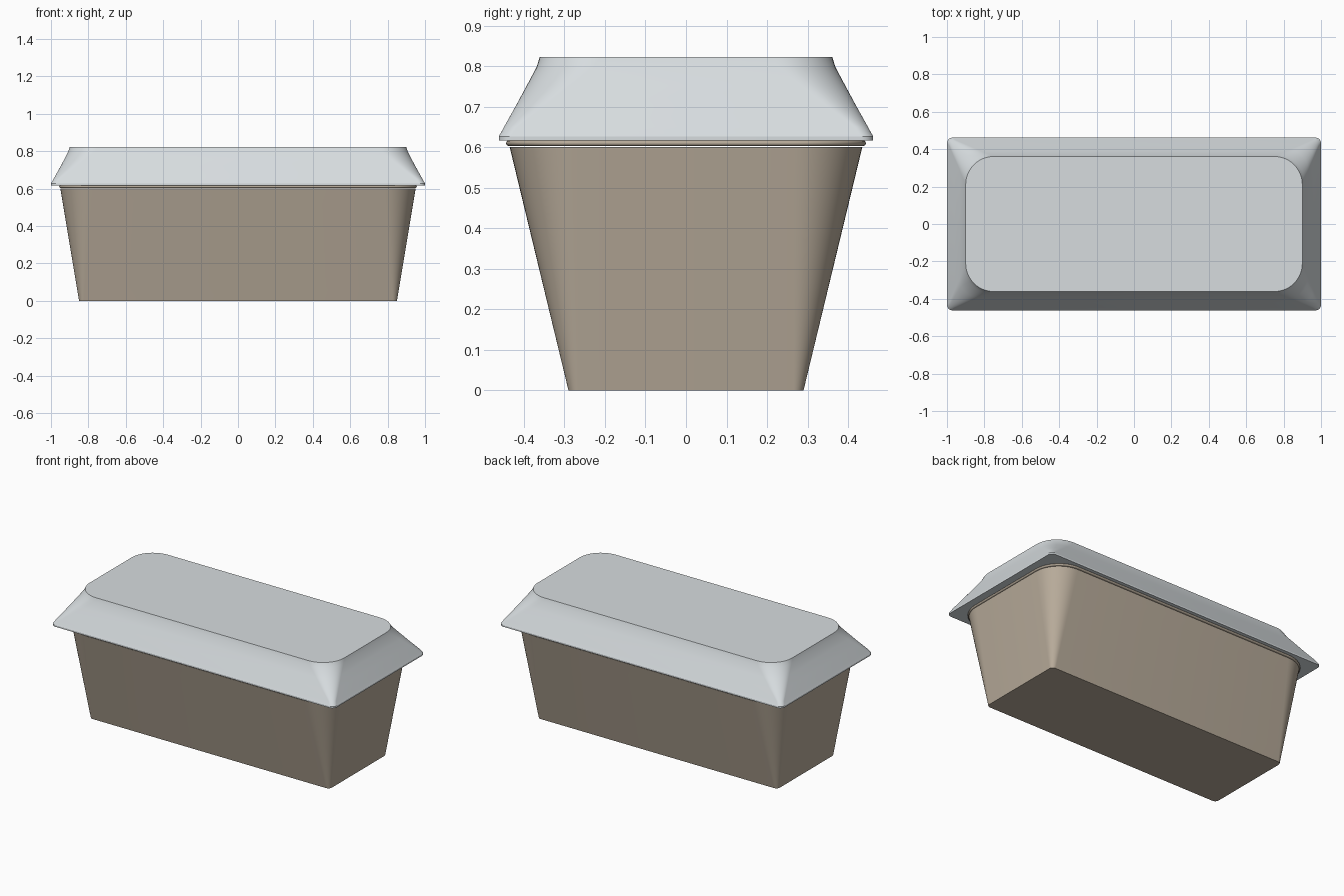
import bpy, bmesh
from math import sin, cos, pi, radians

cube = bpy.data.objects.get("Cube")
if cube:
    bpy.data.objects.remove(cube, do_unlink=True)


def material(name, rgb):
    m = bpy.data.materials.new(name)
    m.use_nodes = True
    m.diffuse_color = (*rgb, 1)
    m.node_tree.nodes["Principled BSDF"].inputs["Base Color"].default_value = (*rgb, 1)
    return m


def rounded_ring(bm, hx, hy, radius, z, steps=12):
    """Rounded rectangle of vertices, running counter-clockwise."""
    ring = []
    for corner, (sx, sy) in enumerate([(1, 1), (-1, 1), (-1, -1), (1, -1)]):
        for i in range(steps + 1):
            a = (corner + i / steps) * pi / 2
            ring.append(bm.verts.new((sx * (hx - radius) + radius * cos(a),
                                      sy * (hy - radius) + radius * sin(a), z)))
    return ring


def loft(name, sections, mat):
    """Closed solid through a stack of rounded rectangles."""
    bm = bmesh.new()
    rings = [rounded_ring(bm, *s) for s in sections]
    for low, high in zip(rings, rings[1:]):
        for i in range(len(low)):
            j = (i + 1) % len(low)
            bm.faces.new((low[i], low[j], high[j], high[i]))
    bm.faces.new(rings[0][::-1])
    bm.faces.new(rings[-1])
    mesh = bpy.data.meshes.new(name)
    bm.to_mesh(mesh)
    bm.free()
    mesh.materials.append(mat)
    obj = bpy.data.objects.new(name, mesh)
    bpy.context.collection.objects.link(obj)
    bpy.ops.object.select_all(action="DESELECT")
    obj.select_set(True)
    bpy.context.view_layer.objects.active = obj
    bpy.ops.object.shade_smooth_by_angle(angle=radians(30))
    return obj


taupe = material("taupe card", (0.48, 0.41, 0.325))
clear_grey = material("pale grey plastic", (0.68, 0.72, 0.74))

# Tapered tray: nearly square foot, corners widening towards the mouth
foot, mouth = (0.85, 0.29, 0.025), (0.95, 0.435, 0.17)
tray = []
for k in range(9):
    t = k / 8
    tray.append([a + (b - a) * t for a, b in zip(foot, mouth)] + [0.6 * t])
loft("tray", tray, taupe)

# Rolled rim around the mouth
rim = []
for k in range(9):
    a = -pi / 2 + pi * k / 8
    out = 0.008 * cos(a)
    rim.append((0.948 + out, 0.436 + out, 0.17 + out, 0.61 + 0.007 * sin(a)))
loft("tray_rim", rim, taupe)

# Lid: short upright lip, small bead, then sloping sides to a flat top
loft("lid", [
    (1.0, 0.462, 0.03, 0.617),
    (1.0, 0.462, 0.03, 0.627),
    (0.995, 0.457, 0.03, 0.635),
    (0.987, 0.449, 0.032, 0.65),
    (0.959, 0.421, 0.07, 0.70),
    (0.932, 0.394, 0.105, 0.75),
    (0.908, 0.369, 0.14, 0.797),
    (0.90, 0.361, 0.15, 0.822),
], clear_grey)
